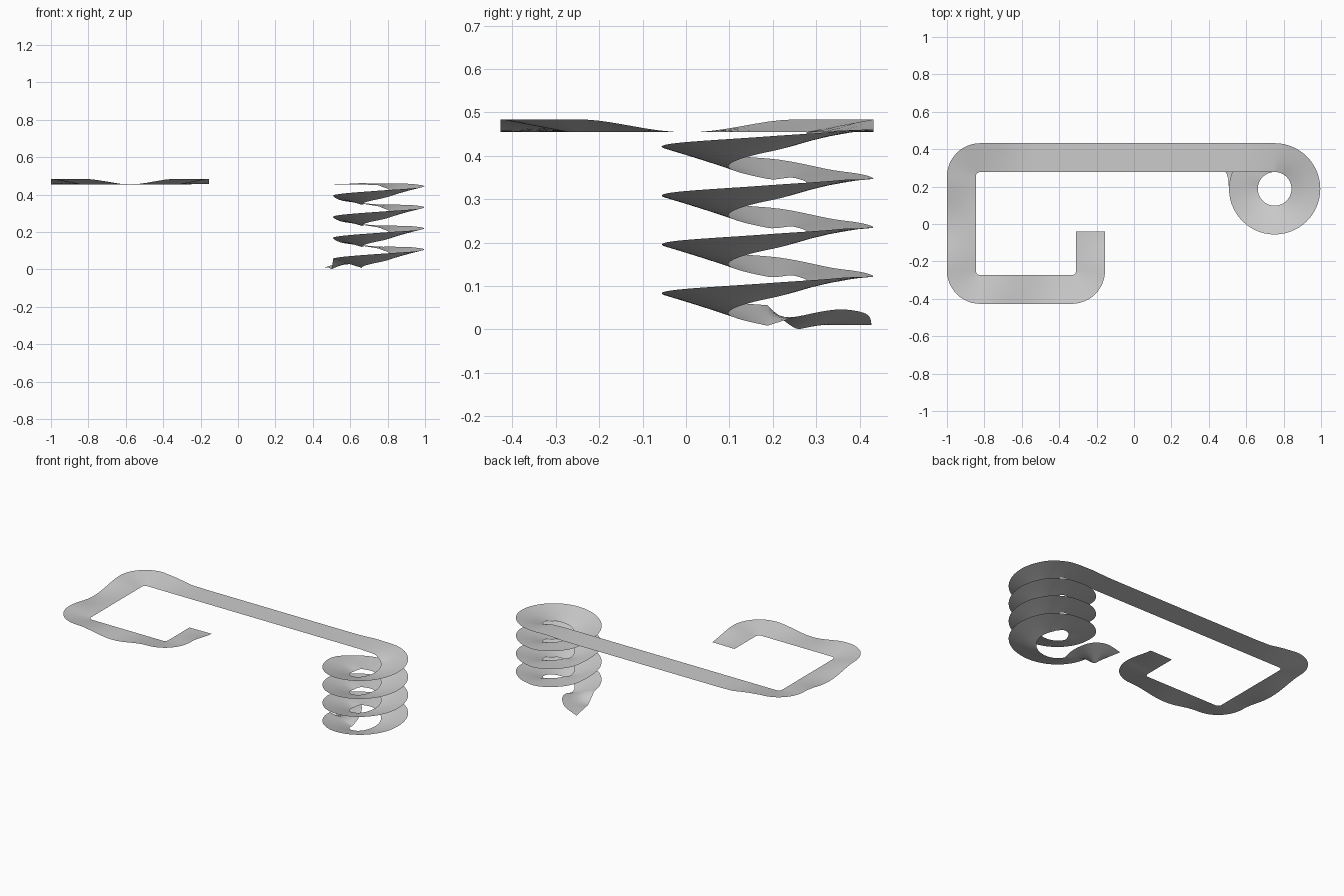
import bpy, bmesh, math
from mathutils import Vector

if "Cube" in bpy.data.objects:
    bpy.data.objects.remove(bpy.data.objects["Cube"])

CX, CY = 0.752, 0.188          # coil centre
R_IN, R_OUT = 0.09, 0.244      # coil radii
PITCH = 0.1127
TOP = 0.455
rows = []                      # ribbon rows: (left edge, right edge)


def smooth(t):
    t = max(0.0, min(1.0, t))
    return t * t * (3 - 2 * t)


def coil_bank(deg):
    """How far the outer edge of the coil stands above the inner edge."""
    knots = [(0, .036), (45, .033), (70, .022), (90, .010), (135, .015),
             (180, .047), (270, .045), (360, .036)]
    deg %= 360
    for (a, u), (b, v) in zip(knots, knots[1:]):
        if a <= deg <= b:
            return u + (v - u) * smooth((deg - a) / (b - a))


def catmull(p, i, t):
    a, b, c, d = (p[max(0, min(len(p) - 1, i + k))] for k in (-1, 0, 1, 2))
    return 0.5 * (2 * b + (c - a) * t + (2 * a - 5 * b + 4 * c - d) * t * t
                  + (3 * b - a - 3 * c + d) * t ** 3)


# Lower tail, curving into the coil
z_left = 0.0605 - PITCH / 4
left = [Vector(v) for v in ((.46, .428, .01), (.55, .415, .036), (.615, .35, .046),
                            (.655, .26, .03), (CX - R_IN, CY, z_left - .0235))]
right = [Vector(v) for v in ((.488, .28, .01), (.496, .267, .002), (.501, .25, .004),
                             (.505, .22, .025), (CX - R_OUT, CY, z_left + .0235))]
for i in range(4):
    for k in range(6):
        rows.append((catmull(left, i, k / 6), catmull(right, i, k / 6)))

# Coil: counter-clockwise, rising, banked except at the back
STEPS = 56
total = 3.75 * 360
for k in range(int(STEPS * 3.75) + 1):
    f = k / (STEPS * 3.75)
    deg = 180 + total * f
    a = math.radians(deg)
    z = z_left + (TOP - z_left) * f
    b = coil_bank(deg) / 2
    d = Vector((math.cos(a), math.sin(a), 0))
    c = Vector((CX, CY, z))
    up = Vector((0, 0, b))
    rows.append((c + d * R_IN - up, c + d * R_OUT + up))

# Flat arm with three banked corners
BANK, FADE, CR_IN, CR_OUT = 0.029, 0.24, 0.024, 0.178
corners = [((-0.822, 0.254), 90), ((-0.822, -0.249), 180), ((-0.333, -0.249), 270)]


def straight(p, q, b0, b1, n=16):
    """Straight run between two rows, with the bank fading from both ends."""
    length = max((q[1] - p[1]).xy.length, 0.001)
    for k in range(1, n + 1):
        t = k / n
        l, r = p[0].lerp(q[0], t), p[1].lerp(q[1], t)
        bank = max(b0 * (1 - smooth(t * length / FADE)),
                   b1 * (1 - smooth((1 - t) * length / FADE)))
        l.z, r.z = TOP, TOP + bank
        rows.append((l, r))


def corner_row(c, deg):
    a = math.radians(deg)
    d = Vector((math.cos(a), math.sin(a), 0))
    o = Vector((c[0], c[1], TOP))
    return o + d * CR_IN, o + d * CR_OUT + Vector((0, 0, BANK))


start_bank = 0.010
for c, deg in corners:
    straight(rows[-1], corner_row(c, deg), start_bank, BANK)
    for k in range(1, 13):
        rows.append(corner_row(c, deg + 90 * k / 12))
    start_bank = BANK
# Hook end
end = [v.copy() for v in rows[-1]]
for v in end:
    v.y = -0.04
straight(rows[-1], end, BANK, 0)

# Ribbon mesh from the rows, with a few strips across
ACROSS = 4
bm = bmesh.new()
grid = [[bm.verts.new(l.lerp(r, j / ACROSS)) for j in range(ACROSS + 1)] for l, r in rows]
for a, b in zip(grid, grid[1:]):
    for j in range(ACROSS):
        bm.faces.new((a[j], a[j + 1], b[j + 1], b[j]))
for f in bm.faces:
    f.smooth = True
mesh = bpy.data.meshes.new("ribbon_spring")
bm.to_mesh(mesh)
bm.free()
ribbon = bpy.data.objects.new("ribbon_spring", mesh)
bpy.context.collection.objects.link(ribbon)

mat = bpy.data.materials.new("light_grey")
mat.diffuse_color = (0.6, 0.6, 0.6, 1)
mat.use_nodes = True
mat.node_tree.nodes["Principled BSDF"].inputs["Base Color"].default_value = mat.diffuse_color
mesh.materials.append(mat)
